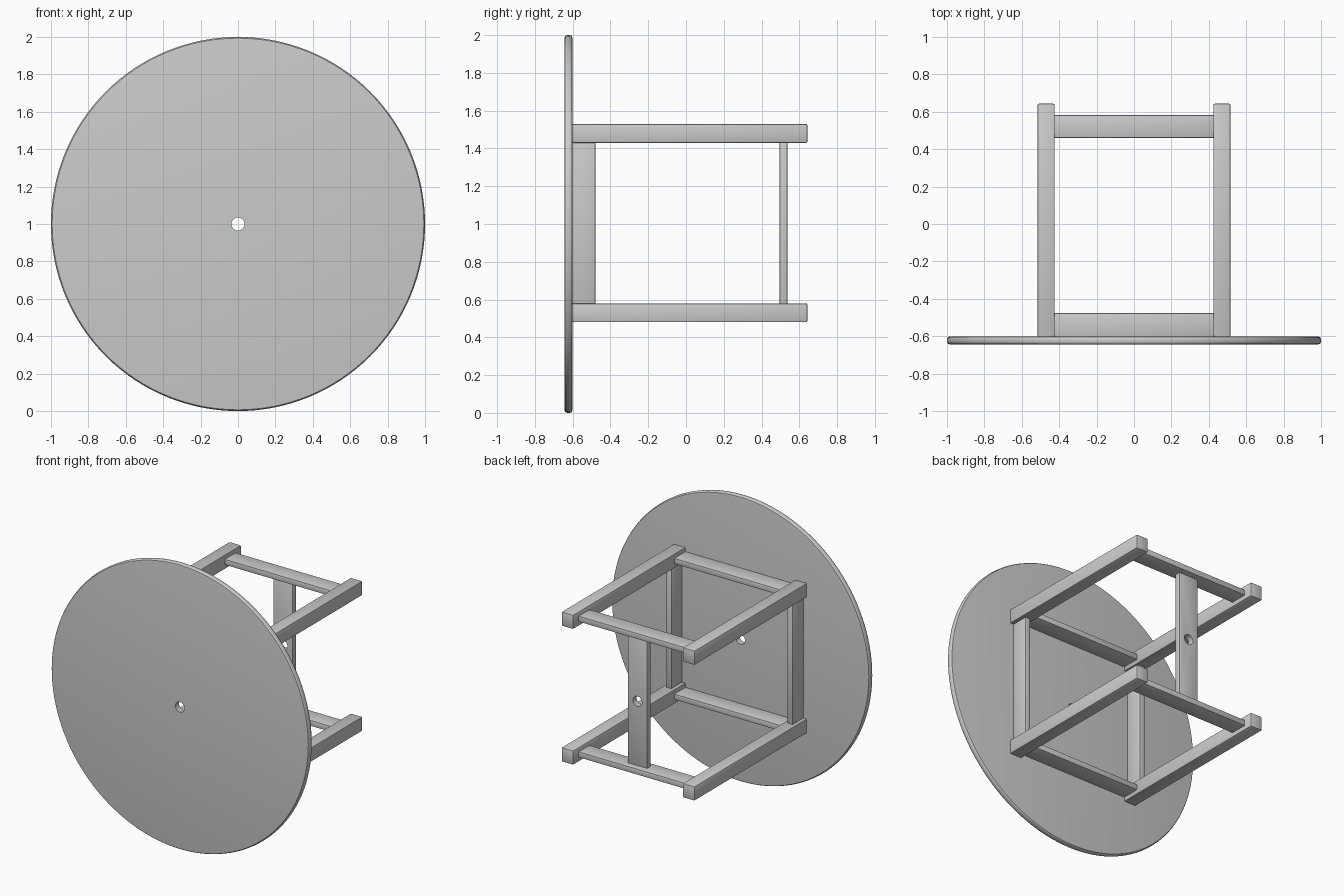
import bpy, bmesh, math
from mathutils import Vector, Matrix

if "Cube" in bpy.data.objects:
    bpy.data.objects.remove(bpy.data.objects["Cube"])


def shade(obj):
    bpy.ops.object.select_all(action='DESELECT')
    obj.select_set(True)
    bpy.context.view_layer.objects.active = obj
    bpy.ops.object.shade_smooth_by_angle(angle=math.radians(35))


def add_object(name, bm):
    bmesh.ops.recalc_face_normals(bm, faces=bm.faces[:])
    mesh = bpy.data.meshes.new(name)
    bm.to_mesh(mesh)
    bm.free()
    obj = bpy.data.objects.new(name, mesh)
    bpy.context.collection.objects.link(obj)
    return obj


def box(name, x, y, z, bevel=0.004):
    """Bevelled box from (min, max) ranges."""
    bm = bmesh.new()
    bmesh.ops.create_cube(bm, size=1)
    for v in bm.verts:
        v.co = Vector((r[0] + (c + 0.5) * (r[1] - r[0]) for r, c in zip((x, y, z), v.co)))
    bmesh.ops.bevel(bm, geom=bm.edges[:], offset=bevel, segments=2, profile=0.5, affect='EDGES')
    obj = add_object(name, bm)
    shade(obj)
    return obj


FRONT, BACK = -0.643, -0.602
HOLE = 0.035

# round disc with rounded rim and a centre hole
r, mid = (BACK - FRONT) / 2, (BACK + FRONT) / 2
profile = [(HOLE, FRONT)]
for i in range(9):
    a = -math.pi / 2 + math.pi * i / 8
    profile.append((0.988 + 0.012 * math.cos(a) ** 0.8 if 0 < i < 8 else 0.985, mid + r * math.sin(a)))
profile.append((HOLE, BACK))
bm = bmesh.new()
ring = [bm.verts.new((px, py, 0)) for px, py in profile]
edges = [bm.edges.new((ring[i], ring[(i + 1) % len(ring)])) for i in range(len(ring))]
bmesh.ops.spin(bm, geom=ring + edges, cent=(0, 0, 0), axis=(0, 1, 0), angle=math.tau, steps=128)
bmesh.ops.remove_doubles(bm, verts=bm.verts[:], dist=1e-5)
bmesh.ops.translate(bm, verts=bm.verts[:], vec=(0, 0, 1))
shade(add_object("disc", bm))

# four long rails and the cross slats joining each pair
for level, z in (("lower", 0.53), ("upper", 1.48)):
    for side, x in (("left", -0.47), ("right", 0.47)):
        box(f"{level}_{side}_rail", (x - 0.046, x + 0.046), (-0.604, 0.643), (z - 0.05, z + 0.05), 0.008)
    box(f"{level}_front_slat", (-0.43, 0.43), (-0.604, -0.477), (z - 0.02, z + 0.02))
    box(f"{level}_back_slat", (-0.43, 0.43), (0.46, 0.582), (z - 0.02, z + 0.02))

# side uprights against the disc
for side, x in (("left", -0.47), ("right", 0.47)):
    box(f"{side}_upright", (x - 0.02, x + 0.02), (-0.604, -0.48), (0.57, 1.44))

# central back plank with an axle hole
plank = box("back_plank", (-0.076, 0.076), (0.496, 0.537), (0.545, 1.465))
bm = bmesh.new()
bmesh.ops.create_cone(bm, cap_ends=True, segments=32, radius1=HOLE, radius2=HOLE, depth=0.3,
                      matrix=Matrix.Translation((0, 0.516, 1)) @ Matrix.Rotation(math.pi / 2, 4, 'X'))
cutter = add_object("hole_cutter", bm)
cutter.hide_render = True
cutter.hide_set(True)
cut = plank.modifiers.new("axle_hole", 'BOOLEAN')
cut.object = cutter
cut.operation = 'DIFFERENCE'
cut.solver = 'EXACT'
